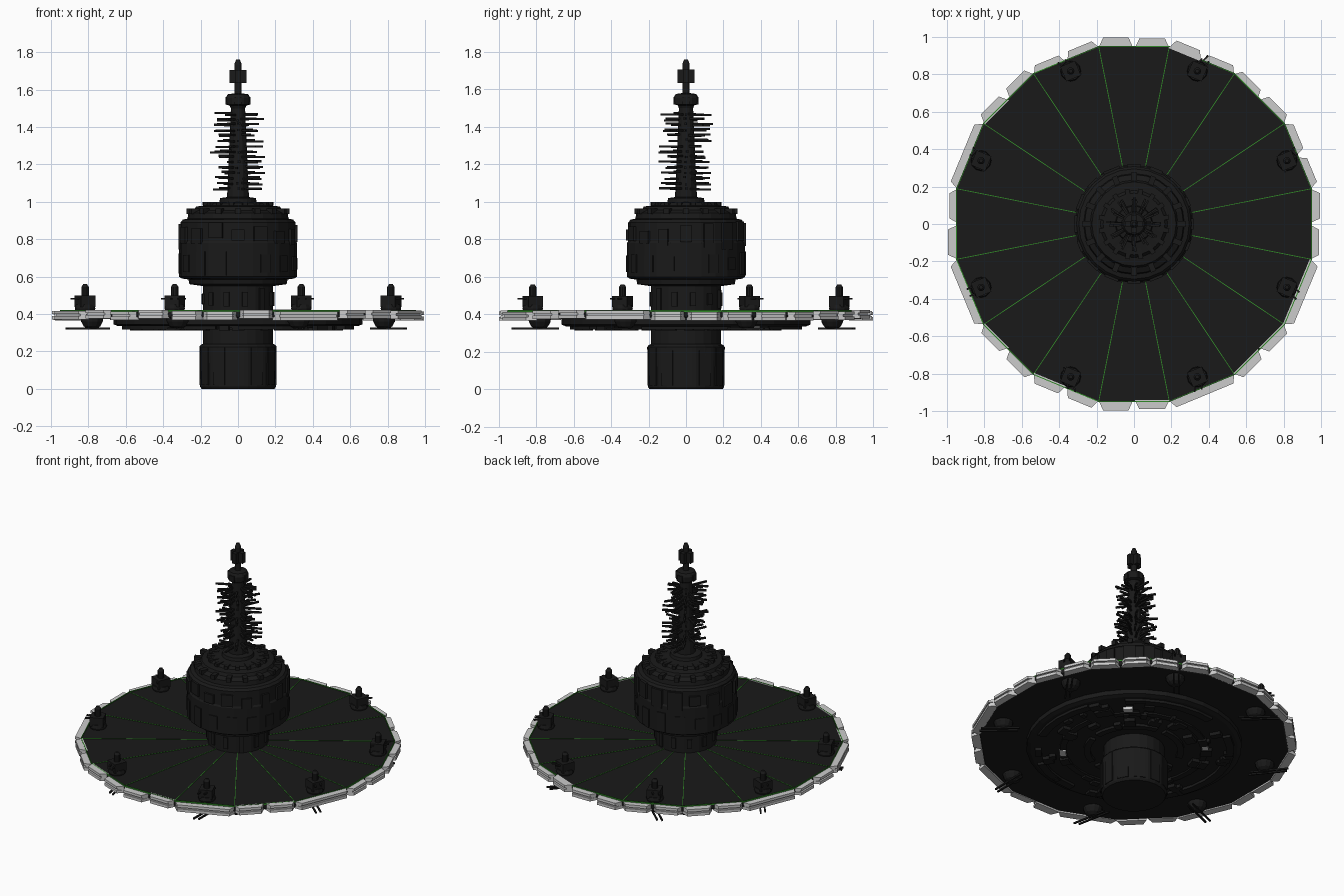
import bpy, bmesh, math, random
from mathutils import Matrix, Vector

if "Cube" in bpy.data.objects:
    bpy.data.objects.remove(bpy.data.objects["Cube"])

random.seed(7)
TAU = math.tau


def material(name, color):
    m = bpy.data.materials.new(name)
    m.diffuse_color = (*color, 1)
    m.use_nodes = True
    m.node_tree.nodes["Principled BSDF"].inputs["Base Color"].default_value = m.diffuse_color
    return m


BLACK = material("black_hull", (0.01, 0.01, 0.01))
GREEN = material("green_seam", (0.03, 0.25, 0.02))


def finish(name, bm, mat=BLACK):
    bmesh.ops.recalc_face_normals(bm, faces=bm.faces)
    me = bpy.data.meshes.new(name)
    bm.to_mesh(me)
    bm.free()
    ob = bpy.data.objects.new(name, me)
    if mat:
        me.materials.append(mat)
    bpy.context.collection.objects.link(ob)
    return ob


def lathe(bm, profile, n, offset=0.0, at=(0, 0)):
    # spin (radius, z) points around a vertical axis, capping both ends
    rings = [[bm.verts.new((at[0] + r * math.cos(offset + TAU * i / n),
                            at[1] + r * math.sin(offset + TAU * i / n), z))
              for i in range(n)] for r, z in profile]
    for a, b in zip(rings, rings[1:]):
        for i in range(n):
            j = (i + 1) % n
            bm.faces.new((a[i], a[j], b[j], b[i]))
    bm.faces.new(rings[0][::-1])
    bm.faces.new(rings[-1])


def box(bm, angle, r, z, size, turn=0.0, shift=0.0):
    # box placed at radius r in direction angle, local x pointing outward
    m = (Matrix.Rotation(angle, 4, 'Z') @ Matrix.Translation((r, shift, z))
         @ Matrix.Rotation(turn, 4, 'Z') @ Matrix.Diagonal((*size, 1)))
    bmesh.ops.create_cube(bm, size=1, matrix=m)


def prism(bm, pts, z0, z1):
    lo = [bm.verts.new((x, y, z0)) for x, y in pts]
    hi = [bm.verts.new((x, y, z1)) for x, y in pts]
    n = len(pts)
    bm.faces.new(lo[::-1])
    bm.faces.new(hi)
    for i in range(n):
        j = (i + 1) % n
        bm.faces.new((lo[i], lo[j], hi[j], hi[i]))


HALF = TAU / 32

# Main disc, sixteen sided
bm = bmesh.new()
lathe(bm, [(0.66, 0.375), (0.95, 0.375), (0.97, 0.385), (0.97, 0.418)], 16, HALF)
finish("main_disc", bm)

# Green seams between the disc sectors and along its edge
bm = bmesh.new()
for i in range(16):
    box(bm, HALF + i * TAU / 16, 0.58, 0.418, (0.78, 0.004, 0.006))
    box(bm, i * TAU / 16, 0.949, 0.418, (0.005, 0.375, 0.010))
finish("disc_seams", bm, GREEN)

# Grey armour plates on the rim, one or two per side
bm = bmesh.new()
for i in range(16):
    ang = i * TAU / 16
    c, s = math.cos(ang), math.sin(ang)
    spans = [(-0.19, 0.19)] if i % 4 in (1, 3) and random.random() < 0.5 \
        else [(-0.19, -0.004), (0.004, 0.19)]
    for a, b in spans:
        out = random.uniform(0.985, 0.998)
        dz = random.uniform(-0.006, 0.006)
        for z0, z1, o in [(0.372, 0.391, out), (0.391, 0.401, out - 0.012), (0.401, 0.418, out)]:
            loc = [(0.94, a), (o, a + 0.025), (o, b - 0.025), (0.94, b)]
            prism(bm, [(x * c - y * s, x * s + y * c) for x, y in loc], z0 + dz, z1 + dz)
finish("rim_plates", bm, None)

# Underside rings and machinery
bm = bmesh.new()
lathe(bm, [(0.64, 0.335), (0.665, 0.345), (0.665, 0.38)], 32)
for r0, r1, z0 in [(0.57, 0.62, 0.318), (0.42, 0.46, 0.325), (0.27, 0.31, 0.318)]:
    for i in range(32):
        if random.random() < 0.8:
            a, b = i * TAU / 32, (i + 1) * TAU / 32
            pts = [(r * math.cos(t), r * math.sin(t)) for r, t in ((r0, a), (r1, a), (r1, b), (r0, b))]
            prism(bm, pts, z0, 0.34)
for i in range(50):
    box(bm, random.random() * TAU, random.uniform(0.3, 0.6), 0.328,
        (random.uniform(0.03, 0.07), random.uniform(0.02, 0.08), 0.03))
finish("underside_machinery", bm)

# Small light panels underneath
bm = bmesh.new()
for k in range(4):
    box(bm, 0.8 + k * TAU / 4, 0.5 - 0.06 * (k % 2), 0.327, (0.04, 0.06, 0.022))
finish("underside_panels", bm, None)

# Lower column and neck
bm = bmesh.new()
lathe(bm, [(0.195, 0), (0.203, 0.012), (0.207, 0.225), (0.2, 0.235), (0.188, 0.24), (0.188, 0.57)], 24)
for i in range(12):
    box(bm, i * TAU / 12, 0.2, 0.12, (0.012, 0.07, 0.2))
    box(bm, i * TAU / 12 + 0.2, 0.186, 0.48, (0.02, 0.03, random.uniform(0.05, 0.14)))
finish("central_column", bm)

# Upper command body with stepped dome
bm = bmesh.new()
lathe(bm, [(0.19, 0.55), (0.26, 0.56), (0.265, 0.585), (0.3, 0.59), (0.315, 0.60), (0.315, 0.78),
           (0.308, 0.79), (0.308, 0.89), (0.295, 0.905), (0.27, 0.91), (0.265, 0.94),
           (0.235, 0.955), (0.225, 0.975), (0.18, 0.98), (0.165, 0.995), (0.10, 1.0),
           (0.095, 1.02), (0.06, 1.025)], 24)
for i in range(16):
    box(bm, i * TAU / 16, 0.308, 0.83 + random.uniform(-0.02, 0.02),
        (0.022, random.uniform(0.05, 0.1), random.uniform(0.06, 0.15)))
    box(bm, i * TAU / 16 + 0.1, 0.31, 0.67, (0.016, 0.06, random.uniform(0.06, 0.13)))
    box(bm, i * TAU / 16, 0.25, 0.95, (0.05, 0.03, 0.03))
    box(bm, i * TAU / 16 + 0.2, 0.16, 0.99, (0.06, 0.025, 0.02))
finish("command_body", bm)

# Tapered mast with collar and crossed tip
bm = bmesh.new()
lathe(bm, [(0.06, 1.0), (0.055, 1.1), (0.038, 1.5), (0.045, 1.515), (0.064, 1.52), (0.066, 1.555),
           (0.055, 1.575), (0.02, 1.58), (0.02, 1.735), (0.01, 1.76)], 12)
for i in range(4):
    box(bm, i * TAU / 4, 0.03, 1.67, (0.03, 0.03, 0.07))
    box(bm, i * TAU / 4, 0.055, 1.54, (0.025, 0.035, 0.04))
finish("mast", bm)

# Antenna spikes round the mast
bm = bmesh.new()
for lvl in range(15):
    z = 1.07 + lvl * 0.0285
    for i in range(12):
        if random.random() < 0.75:
            end = random.uniform(0.09, 0.15)
            box(bm, (i + random.uniform(-0.2, 0.2)) * TAU / 12, 0.02 + end / 2,
                z + random.uniform(-0.006, 0.006), (end - 0.04, 0.011, 0.011))
finish("antenna_spikes", bm)

# Eight turrets on top and eight below the disc
for i in range(8):
    ang = TAU / 16 + i * TAU / 8
    cx, cy = 0.885 * math.cos(ang), 0.885 * math.sin(ang)
    bm = bmesh.new()
    lathe(bm, [(0.05, 0.415), (0.055, 0.43), (0.05, 0.45)], 12, 0, (cx, cy))
    box(bm, ang, 0.885, 0.468, (0.085, 0.085, 0.06))
    lathe(bm, [(0.02, 0.49), (0.02, 0.545), (0.01, 0.56)], 10, 0, (cx, cy))
    turn = random.uniform(-0.7, 0.7)
    for s in (-0.02, 0.02):
        box(bm, ang, 0.90, 0.482, (0.12, 0.009, 0.009), turn, s)
    finish(f"upper_turret_{i + 1}", bm)

    bm = bmesh.new()
    cx, cy = 0.845 * math.cos(ang), 0.845 * math.sin(ang)
    lathe(bm, [(0.025, 0.322), (0.045, 0.335), (0.058, 0.36), (0.06, 0.38)], 12, 0, (cx, cy))
    for s in (-0.016, 0.016):
        box(bm, ang, 0.87, 0.323, (0.24, 0.01, 0.01), turn, s)
    finish(f"lower_turret_{i + 1}", bm)
